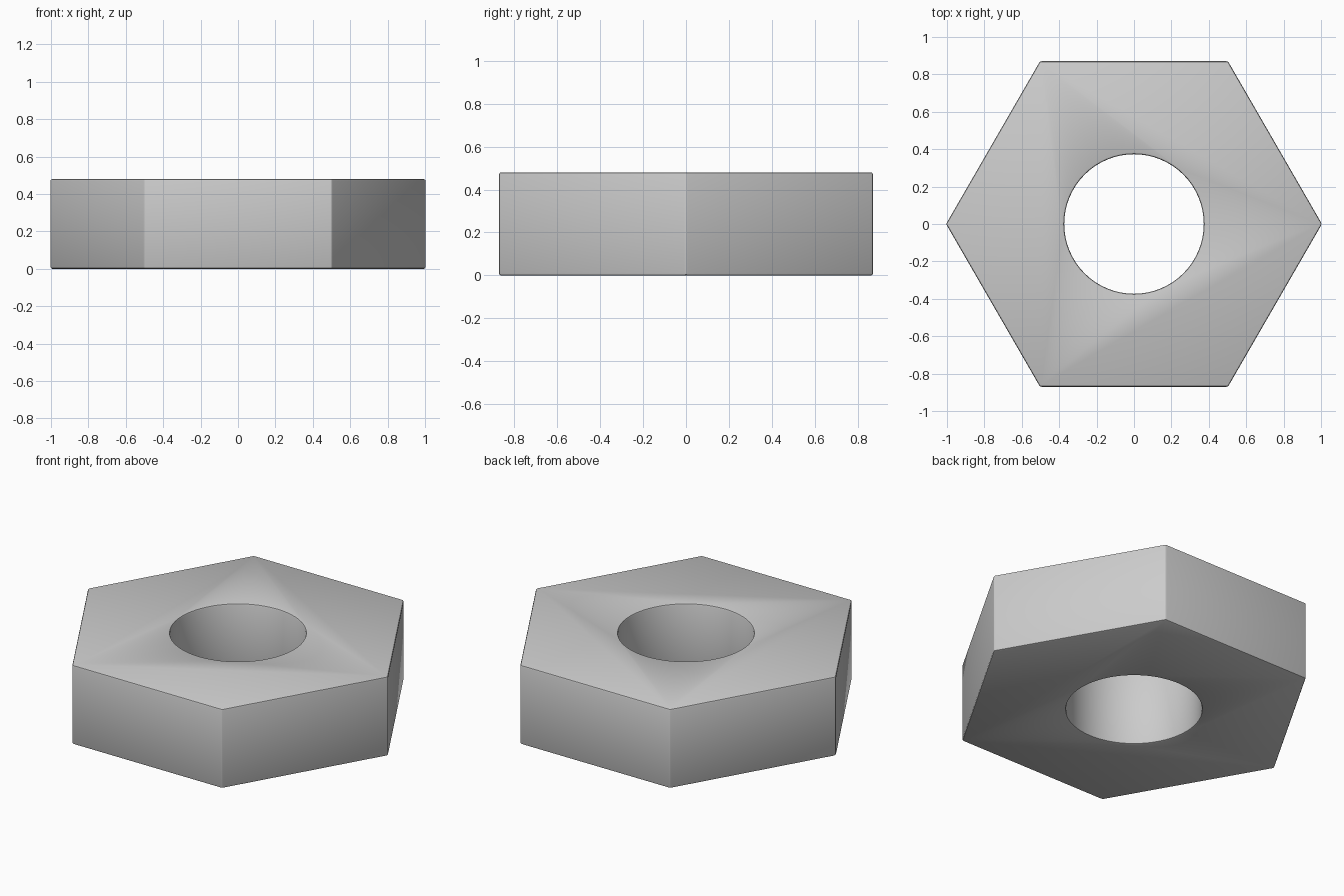
import bpy, math

if "Cube" in bpy.data.objects:
    bpy.data.objects.remove(bpy.data.objects["Cube"])

HEIGHT = 0.48
OUTER_R = 1.005   # corner radius before the edges are softened
HOLE_R = 0.373


def prism(name, sides, radius, depth, angle=0.0):
    bpy.ops.mesh.primitive_cylinder_add(vertices=sides, radius=radius, depth=depth,
                                        location=(0, 0, HEIGHT / 2),
                                        rotation=(0, 0, angle))
    obj = bpy.context.object
    obj.name = name
    bpy.ops.object.transform_apply(location=False, rotation=True, scale=True)
    return obj


# Round cutter for the bore
cutter = prism("bore_cutter", 64, HOLE_R, HEIGHT * 2)
cutter.hide_render = True
cutter.hide_set(True)

# Hexagonal body with corners on the x axis
nut = prism("hex_nut", 6, OUTER_R, HEIGHT, math.radians(30))
bore = nut.modifiers.new("bore", 'BOOLEAN')
bore.operation = 'DIFFERENCE'
bore.solver = 'EXACT'
bore.object = cutter
bpy.context.view_layer.objects.active = nut
bpy.ops.object.modifier_apply(modifier=bore.name)
bpy.data.objects.remove(cutter, do_unlink=True)

# Slightly softened edges
soft = nut.modifiers.new("soft_edges", 'BEVEL')
soft.width = 0.01
soft.segments = 2
soft.limit_method = 'ANGLE'
soft.angle_limit = math.radians(30)
bpy.ops.object.modifier_apply(modifier=soft.name)

nut.select_set(True)
bpy.ops.object.shade_smooth_by_angle(angle=math.radians(25))
